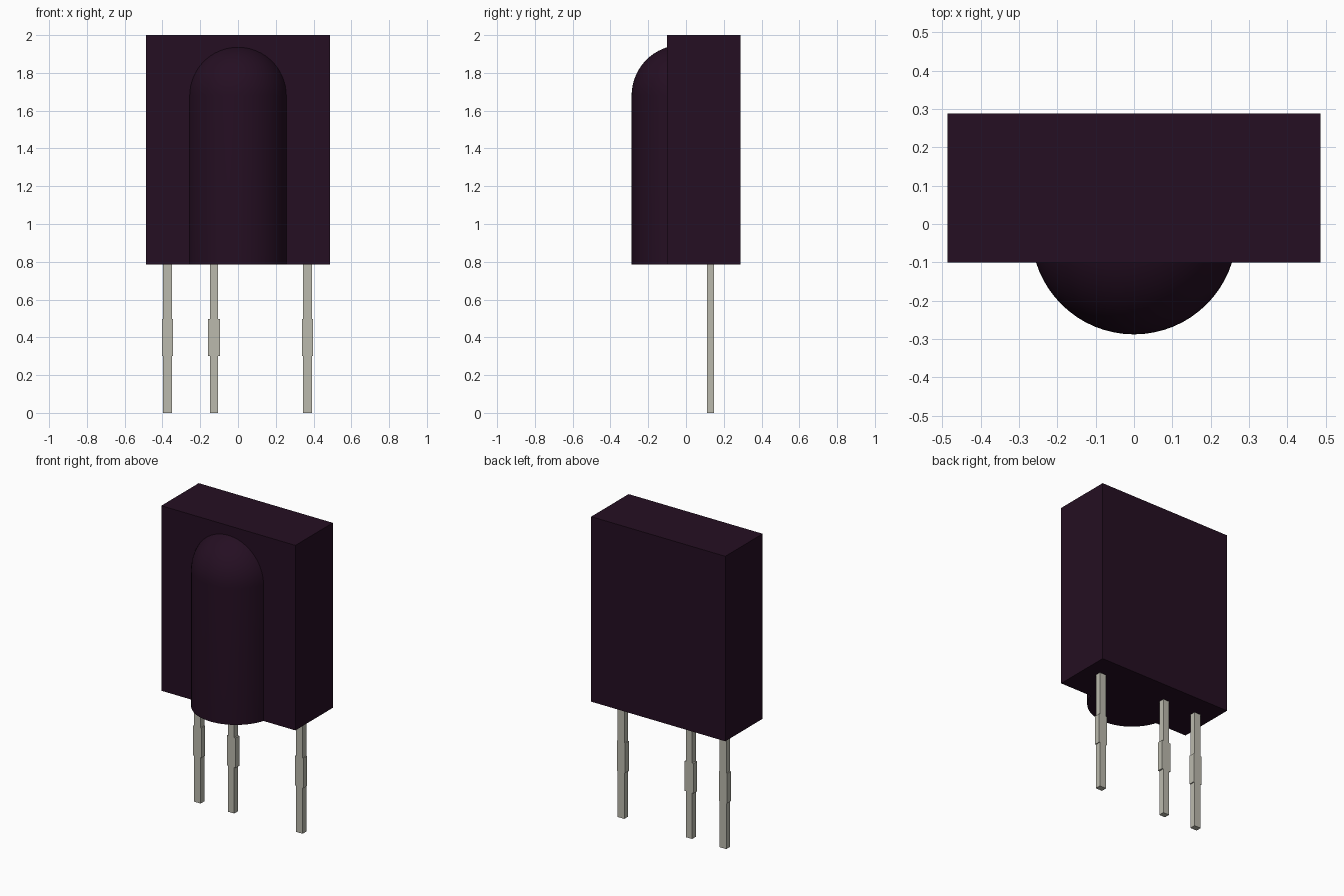
import bpy, bmesh, math
from mathutils import Vector, Matrix

cube = bpy.data.objects.get("Cube")
if cube:
    bpy.data.objects.remove(cube, do_unlink=True)


def material(name, rgb):
    mat = bpy.data.materials.new(name)
    mat.use_nodes = True
    mat.diffuse_color = (*rgb, 1)
    mat.node_tree.nodes["Principled BSDF"].inputs["Base Color"].default_value = (*rgb, 1)
    return mat


def finish(name, bm, mat):
    bmesh.ops.recalc_face_normals(bm, faces=bm.faces[:])
    mesh = bpy.data.meshes.new(name)
    bm.to_mesh(mesh)
    bm.free()
    mesh.materials.append(mat)
    obj = bpy.data.objects.new(name, mesh)
    bpy.context.collection.objects.link(obj)
    return obj


plastic = material("dark plum plastic", (0.018, 0.0045, 0.016))
metal = material("tinned metal", (0.50, 0.49, 0.42))

BOTTOM, TOP = 0.785, 2.0

# Rectangular housing
bm = bmesh.new()
bmesh.ops.create_cube(bm, size=1, matrix=Matrix.Translation((0, 0.094, (BOTTOM + TOP) / 2))
                      @ Matrix.Diagonal((0.974, 0.388, TOP - BOTTOM, 1)))
finish("housing", bm, plastic)

# Round-topped lens: a half profile spun about a vertical axis
radius, shoulder, axis_y = 0.268, 1.68, -0.02
profile = [(0, BOTTOM), (radius, BOTTOM)]
for i in range(17):
    a = math.pi / 2 * i / 16
    profile.append((radius * math.cos(a), shoulder + radius * math.sin(a)))
bm = bmesh.new()
verts = [bm.verts.new((r, axis_y, z)) for r, z in profile]
edges = [bm.edges.new(pair) for pair in zip(verts, verts[1:])]
bmesh.ops.spin(bm, geom=verts + edges, cent=(0, axis_y, 0), axis=(0, 0, 1),
               angle=2 * math.pi, steps=64, use_duplicate=False)
bmesh.ops.remove_doubles(bm, verts=bm.verts[:], dist=0.0005)
lens = finish("lens", bm, plastic)
bpy.ops.object.select_all(action="DESELECT")
lens.select_set(True)
bpy.context.view_layer.objects.active = lens
bpy.ops.object.shade_smooth_by_angle(angle=math.radians(35))


# Flat pins with a wider collar, extruded from a mirrored outline
def pin(name, x, half, collar):
    side = [(half, 0), (half, 0.302), (collar, 0.302),
            (collar, 0.498), (half, 0.498), (half, BOTTOM + 0.02)]
    outline = side + [(-w, z) for w, z in reversed(side)]
    bm = bmesh.new()
    face = bm.faces.new([bm.verts.new((x + w, 0.111, z)) for w, z in outline])
    out = bmesh.ops.extrude_face_region(bm, geom=[face], use_keep_orig=True)
    moved = [g for g in out["geom"] if isinstance(g, bmesh.types.BMVert)]
    bmesh.ops.translate(bm, verts=moved, vec=Vector((0, 0.038, 0)))
    finish(name, bm, metal)


pin("right_pin", -0.373, 0.024, 0.03)
pin("middle_pin", -0.127, 0.022, 0.032)
pin("left_pin", 0.368, 0.024, 0.03)
